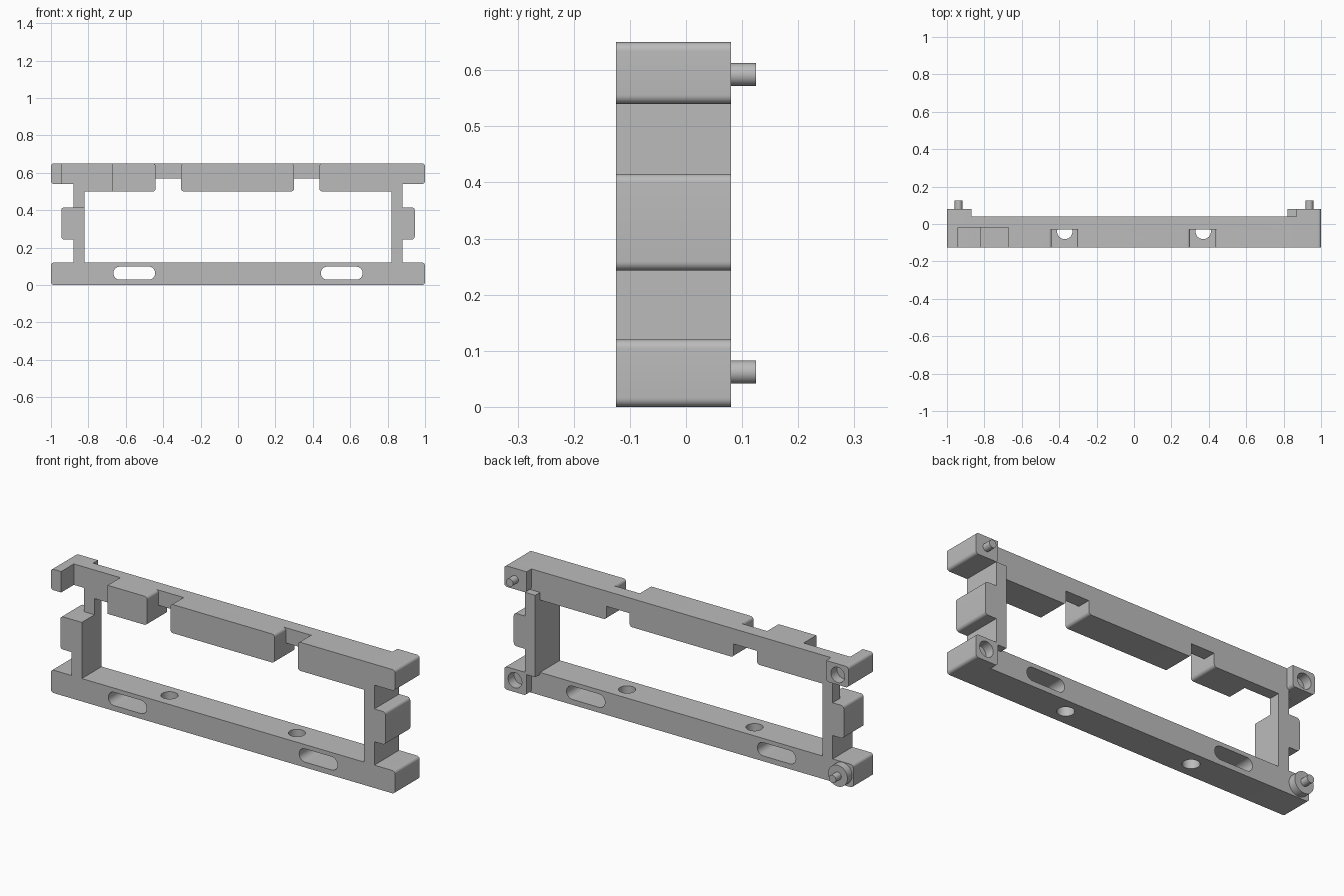
import bpy
import bmesh
import math
from mathutils import Matrix

default = bpy.data.objects.get("Cube")
if default:
    bpy.data.objects.remove(default, do_unlink=True)

grey = bpy.data.materials.new("plain_grey")
grey.use_nodes = True
grey.diffuse_color = (0.5, 0.5, 0.5, 1)
grey.node_tree.nodes["Principled BSDF"].inputs["Base Color"].default_value = (0.5, 0.5, 0.5, 1)

FRONT, RAIL_BACK, END_BACK = -0.125, 0.04, 0.08
TOP, RAIL_H = 0.65, 0.12
R = 0.016


def finish(name, bm):
    bmesh.ops.recalc_face_normals(bm, faces=bm.faces)
    mesh = bpy.data.meshes.new(name)
    bm.to_mesh(mesh)
    bm.free()
    mesh.materials.append(grey)
    ob = bpy.data.objects.new(name, mesh)
    bpy.context.scene.collection.objects.link(ob)
    return ob


def block(name, x, z, y=(FRONT, RAIL_BACK), corners="", r=R):
    """Rectangle in x and z run along y; corners lists the rounded ones (l/r, then b/t)."""
    x0, x1 = sorted(x)
    z0, z1 = z
    pts = []
    for key, cx, cz, sx, sz, start in (("lb", x0, z0, 1, 1, 180), ("rb", x1, z0, -1, 1, 270),
                                       ("rt", x1, z1, -1, -1, 0), ("lt", x0, z1, 1, -1, 90)):
        if key in corners.split():
            for i in range(9):
                a = math.radians(start + 90 * i / 8)
                pts.append((cx + sx * r + r * math.cos(a), cz + sz * r + r * math.sin(a)))
        else:
            pts.append((cx, cz))
    bm = bmesh.new()
    face = bm.faces.new([bm.verts.new((px, y[0], pz)) for px, pz in pts])
    ext = bmesh.ops.extrude_face_region(bm, geom=[face])
    moved = [v for v in ext["geom"] if isinstance(v, bmesh.types.BMVert)]
    bmesh.ops.translate(bm, verts=moved, vec=(0, y[1] - y[0], 0))
    return finish(name, bm)


def cylinder(name, centre, r, length, axis="Y"):
    bm = bmesh.new()
    bmesh.ops.create_cone(bm, cap_ends=True, segments=40, radius1=r, radius2=r, depth=length)
    if axis == "Y":
        bmesh.ops.rotate(bm, verts=bm.verts, matrix=Matrix.Rotation(math.pi / 2, 3, "X"))
    bmesh.ops.translate(bm, verts=bm.verts, vec=centre)
    return finish(name, bm)


def combine(ob, others, operation):
    for other in others:
        other.hide_render = True
        mod = ob.modifiers.new(operation.lower(), "BOOLEAN")
        mod.operation, mod.solver, mod.object = operation, "EXACT", other
        bpy.context.view_layer.objects.active = ob
        bpy.ops.object.modifier_apply(modifier=mod.name)
        bpy.data.objects.remove(other, do_unlink=True)


def outer(side, which="bt"):
    """Names of the corners facing away from the middle."""
    return " ".join(("r" if side > 0 else "l") + c for c in which)


# Bottom rail, and the thin beam that links the top blocks
frame = block("frame", (-1, 1), (0, RAIL_H), corners="lb lt rb rt")
parts = [block("top_beam", (-0.9, 0.9), (0.57, TOP), (-0.03, RAIL_BACK))]

# Deep blocks of the top rail
parts += [block("top_block_right", (-0.88, -0.44), (0.5, TOP), corners="rb rt"),
          block("top_block_middle", (-0.305, 0.3), (0.5, TOP), corners="lb lt rb rt"),
          block("top_block_left", (0.435, 0.88), (0.5, TOP), corners="lb lt")]

# Posts, side tabs and top corners; the left post is deeper
for side in (-1, 1):
    back = END_BACK if side > 0 else RAIL_BACK
    parts += [block("post", (side * 0.82, side * 0.88), (0.11, 0.54), (FRONT, back)),
              block("side_tab", (side * 0.85, side * 0.945), (0.243, 0.415), (FRONT, back),
                    outer(side)),
              block("top_corner", (side * 0.86, side), (0.54, TOP), corners=outer(side)),
              block("top_corner_pad", (side * 0.87, side), (0.54, TOP), (0, END_BACK),
                    outer(side) + " " + outer(-side, "b"))]
parts += [block("bottom_corner_pad", (0.87, 1), (0, RAIL_H), (0, END_BACK), "rb rt lb"),
          cylinder("pin_collar", (-0.938, 0.03, 0.062), 0.056, 0.1)]
combine(frame, parts, "UNION")

# Recess in the right top corner, rail slots, vertical holes and pin sockets
cuts = [block("recess_cut", (-0.94, -0.67), (0.415, 0.8), (-0.3, -0.02))]
for side in (-1, 1):
    cuts += [block("slot_cut", (side * 0.443, side * 0.666), (0.028, 0.098), (-0.3, 0.3),
                   "lb lt rb rt", 0.0345),
             cylinder("rail_hole_cut", (side * 0.37, -0.04, 0.06), 0.041, 0.3, "Z")]
cuts += [cylinder("top_socket_cut", (-0.938, END_BACK, 0.592), 0.04, 0.1),
         cylinder("bottom_socket_cut", (0.938, END_BACK, 0.062), 0.04, 0.1)]
combine(frame, cuts, "DIFFERENCE")

# Alignment pins on the back
pins = [cylinder("top_left_pin", (0.938, 0.095, 0.592), 0.0205, 0.06),
        cylinder("bottom_right_pin", (-0.938, 0.095, 0.062), 0.0205, 0.06)]

# Smooth the rounds and keep the edges crisp
for ob in [frame] + pins:
    bpy.ops.object.select_all(action="DESELECT")
    ob.select_set(True)
    bpy.context.view_layer.objects.active = ob
    bpy.ops.object.shade_smooth_by_angle(angle=math.radians(30))
